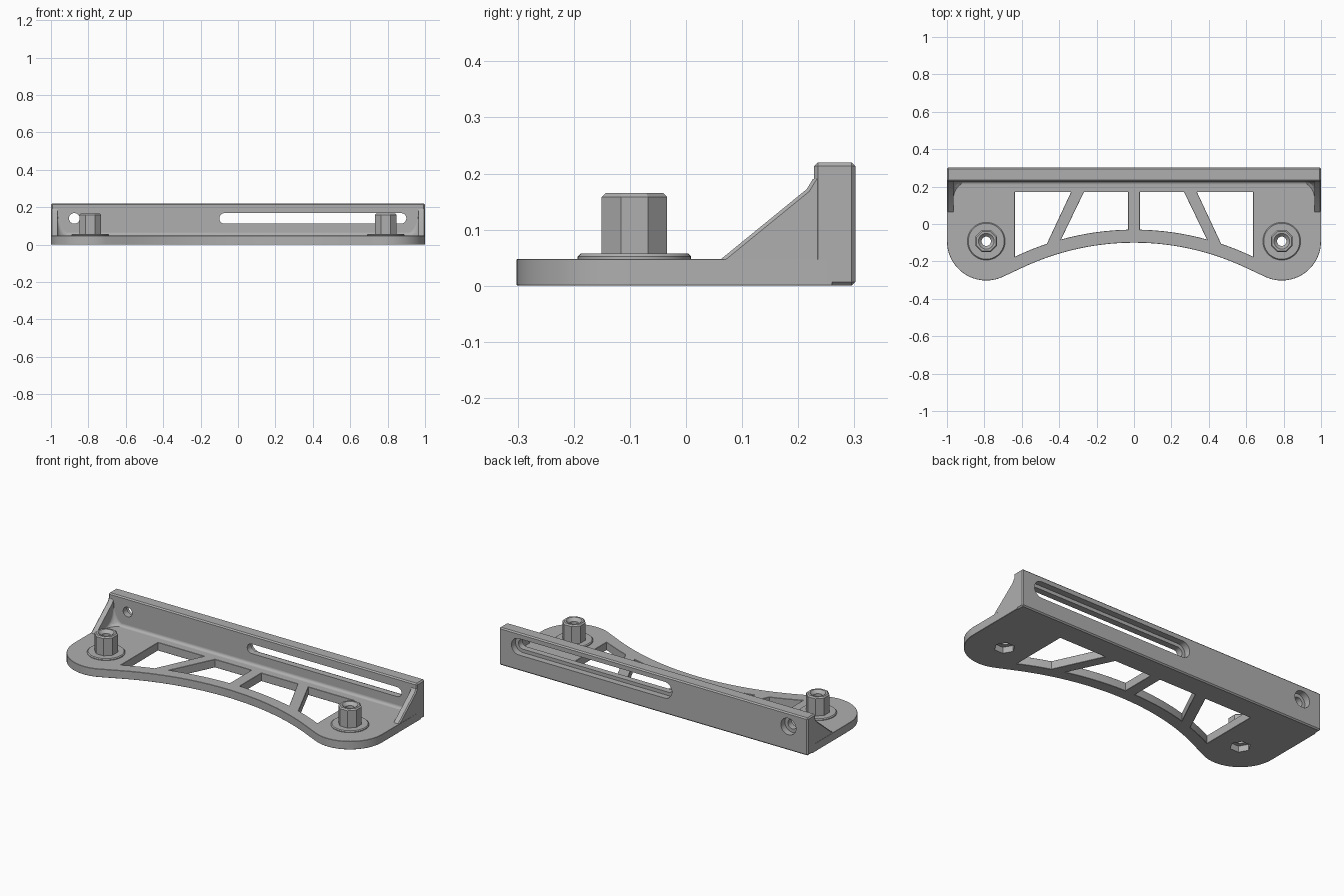
import bpy, bmesh
from math import sin, cos, pi, radians, sqrt

cube = bpy.data.objects.get("Cube")
if cube:
    bpy.data.objects.remove(cube, do_unlink=True)

GREY = (0.43, 0.43, 0.43, 1)
grey = bpy.data.materials.new("plain_grey")
grey.use_nodes = True
grey.diffuse_color = GREY
grey.node_tree.nodes["Principled BSDF"].inputs["Base Color"].default_value = GREY

AXES = {"x": lambda p, q, d: (d, p, q),
        "y": lambda p, q, d: (p, d, q),
        "z": lambda p, q, d: (p, q, d)}


def finish(name, bm):
    bmesh.ops.recalc_face_normals(bm, faces=bm.faces)
    mesh = bpy.data.meshes.new(name)
    bm.to_mesh(mesh)
    bm.free()
    mesh.materials.append(grey)
    obj = bpy.data.objects.new(name, mesh)
    bpy.context.collection.objects.link(obj)
    return obj


def loft(name, rings):
    """Closed solid through rings of equal point count."""
    bm = bmesh.new()
    rows = [[bm.verts.new(p) for p in ring] for ring in rings]
    bm.faces.new(rows[0])
    bm.faces.new(rows[-1])
    n = len(rows[0])
    for a, b in zip(rows, rows[1:]):
        for i in range(n):
            j = (i + 1) % n
            bm.faces.new((a[i], a[j], b[j], b[i]))
    return finish(name, bm)


def prism(name, pts, lo, hi, axis="z"):
    return loft(name, [[AXES[axis](p, q, d) for p, q in pts] for d in (lo, hi)])


def arc(cx, cy, r, start, end, n):
    return [(cx + r * cos(radians(start + (end - start) * i / n)),
             cy + r * sin(radians(start + (end - start) * i / n))) for i in range(n + 1)]


def ngon(cx, cy, r, n, turn=0):
    return arc(cx, cy, r, turn, turn + 360, n)[:-1]


def slot(x0, x1, z, r):
    return arc(x1, z, r, -90, 90, 16) + arc(x0, z, r, 90, 270, 16)


def boolean(obj, tool, mode="DIFFERENCE"):
    mod = obj.modifiers.new("bool", "BOOLEAN")
    mod.operation, mod.object, mod.solver = mode, tool, "EXACT"
    bpy.context.view_layer.objects.active = obj
    bpy.ops.object.modifier_apply(modifier=mod.name)
    bpy.data.objects.remove(tool, do_unlink=True)


def chamfer(obj, width, test):
    """Chamfer the sharp edges that pass the test on their two end points."""
    bm = bmesh.new()
    bm.from_mesh(obj.data)
    edges = [e for e in bm.edges if len(e.link_faces) == 2
             and e.calc_face_angle(0) > 1 and test(e.verts[0].co, e.verts[1].co)]
    bmesh.ops.bevel(bm, geom=edges, offset=width, segments=1, affect="EDGES",
                    clamp_overlap=True)
    bm.to_mesh(obj.data)
    bm.free()


def level(a, b):
    return abs(a.z - b.z) < 1e-4


# Base plate: round ends joined by a shallow front arch
THICK, BOSS_X, BOSS_Y = 0.048, 0.79, -0.092
half = [(1, 0.26)] + arc(BOSS_X, BOSS_Y, 0.21, 0, -115, 28)
arch = arc(0, -1.5, 1.4, 65, 90, 20)
right = half + arch
outline = right + [(-x, y) for x, y in reversed(right[:-1])]
plate = prism("base_plate", outline, 0, THICK)


# Truss windows follow an inner arch
def inner(x):
    return -1.5 + sqrt(1.47 ** 2 - x * x)


def window(s, top0, top1, low0, low1):
    low = [low1 + (low0 - low1) * i / 8 for i in range(9)]
    pts = [(s * top0, 0.17), (s * top1, 0.17)] + [(s * x, inner(x)) for x in low]
    return prism("window_cutter", pts, -0.1, 0.1)


for s in (-1, 1):
    boolean(plate, window(s, 0.032, 0.268, 0.032, 0.39))
    boolean(plate, window(s, 0.337, 0.637, 0.466, 0.637))
chamfer(plate, 0.007, level)

# Nut pockets under the plate and screw holes through it
for s in (-1, 1):
    boolean(plate, prism("nut_cutter", ngon(s * BOSS_X, BOSS_Y, 0.055, 6), -0.1, 0.035))
    boolean(plate, prism("screw_cutter", ngon(s * BOSS_X, BOSS_Y, 0.025, 32), -0.1, 0.1))

# Back wall with a long slot and a round hole, both recessed from behind
FRONT, BACK, TOP = 0.228, 0.302, 0.22
wall = prism("back_wall", [(-1, 0), (1, 0), (1, TOP), (-1, TOP)], FRONT, BACK, "y")
chamfer(wall, 0.007, lambda a, b: True)
for x0, x1 in ((-0.072, 0.872), (-0.876, -0.874)):
    boolean(wall, prism("slot_cutter", slot(x0, x1, 0.14, 0.028), 0, 0.5, "y"))
    boolean(wall, prism("recess_cutter", slot(x0, x1, 0.14, 0.048), 0.265, 0.5, "y"))

# Concave fillet where the wall meets the plate
cove = [(FRONT + 0.01, 0.03), (0.212, 0.03)]
cove += arc(0.212, THICK + 0.016, 0.016, -90, 0, 6) + [(FRONT + 0.01, THICK + 0.016)]
prism("wall_fillet", cove, -0.97, 0.97, "x")

INNER = 0.965
for s, side in ((-1, "right"), (1, "left")):
    # Sloped end gusset
    profile = [(0.045, 0.012), (0.045, THICK - 0.002), (0.063, THICK), (0.215, 0.172),
               (0.226, 0.19), (0.28, 0.19), (0.28, 0.012)]
    gusset = prism(side + "_gusset", profile, s * INNER, s * 0.9995, "x")
    chamfer(gusset, 0.006, lambda a, b: min(a.z, b.z) > 0.045 and abs(a.x) > 0.99
            and abs(a.x - b.x) < 1e-4 and max(a.y, b.y) < 0.23)

    # Flared inner corner, tapering upward
    rings = []
    for i in range(11):
        t = i / 10
        r = 0.002 + 0.095 * (1 - sqrt(1 - (1 - t) ** 2))
        curve = arc(INNER - r, FRONT - r, r, 0, 90, 10)
        pts = [(INNER + 0.01, FRONT - r)] + curve
        pts += [(INNER - r, FRONT + 0.01), (INNER + 0.01, FRONT + 0.01)]
        rings.append([(s * x, y, 0.046 + 0.122 * t) for x, y in pts])
    loft(side + "_corner_flare", rings)

    # Octagonal standoff on a round collar
    cx = s * BOSS_X
    post = prism(side + "_standoff", ngon(cx, BOSS_Y, 0.0633, 8, 22.5), 0.04, 0.165)
    chamfer(post, 0.007, lambda a, b: level(a, b) and a.z > 0.1)
    collar = loft(side + "_collar",
                  [[(x, y, z) for x, y in ngon(cx, BOSS_Y, r, 48)]
                   for r, z in ((0.101, 0.04), (0.101, 0.052), (0.096, 0.057))])
    sink = loft("countersink_cutter",
                [[(x, y, z) for x, y in ngon(cx, BOSS_Y, r, 32)]
                 for r, z in ((0.025, 0.148), (0.048, 0.171))])
    boolean(post, sink)
    for part in (post, collar):
        boolean(part, prism("bore_cutter", ngon(cx, BOSS_Y, 0.025, 32), 0, 0.3))

# Smooth the curved walls, keep chamfers and corners crisp
bpy.ops.object.select_all(action="DESELECT")
for obj in bpy.context.collection.objects:
    if obj.type == "MESH":
        obj.select_set(True)
        bpy.context.view_layer.objects.active = obj
bpy.ops.object.shade_smooth_by_angle(angle=radians(25))
